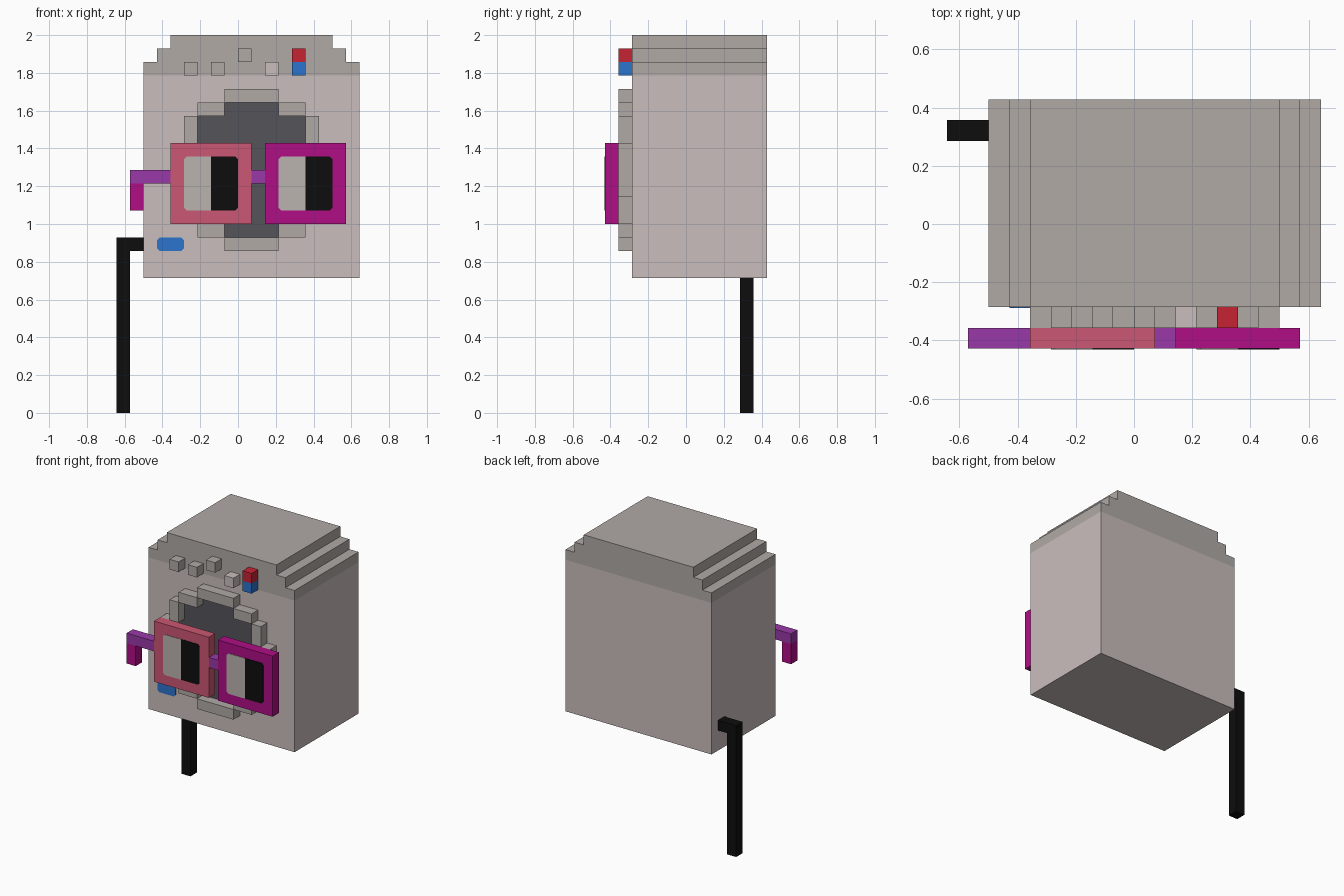
import bpy, bmesh

if "Cube" in bpy.data.objects:
    bpy.data.objects.remove(bpy.data.objects["Cube"])

U = 1 / 14  # size of one block


def lin(c):
    c /= 255
    return c / 12.92 if c <= 0.04045 else ((c + 0.055) / 1.055) ** 2.4


def material(name, r, g, b):
    m = bpy.data.materials.new(name)
    m.diffuse_color = (lin(r), lin(g), lin(b), 1)
    m.use_nodes = True
    m.node_tree.nodes["Principled BSDF"].inputs["Base Color"].default_value = m.diffuse_color
    return m


pale = material("pale casing", 201, 190, 188)
grey = material("warm grey", 177, 170, 166)
dark = material("door glass", 85, 83, 90)
pink = material("pink", 203, 87, 115)
magenta = material("magenta", 176, 14, 134)
purple = material("purple", 153, 57, 167)
blue = material("blue", 44, 115, 204)
red = material("red", 199, 35, 52)
black = material("black", 13, 13, 13)
lens_white = material("lens grey", 187, 180, 176)


def finish(name, bm, *mats):
    bmesh.ops.recalc_face_normals(bm, faces=bm.faces)
    me = bpy.data.meshes.new(name)
    bm.to_mesh(me)
    bm.free()
    for m in mats:
        me.materials.append(m)
    ob = bpy.data.objects.new(name, me)
    bpy.context.collection.objects.link(ob)
    return ob


def boxes(name, mat, *ranges):
    """Boxes given as x0, x1, y0, y1, z0, z1 in blocks."""
    bm = bmesh.new()
    for x0, x1, y0, y1, z0, z1 in ranges:
        for v in bmesh.ops.create_cube(bm, size=1)["verts"]:
            v.co.x = U * (x1 if v.co.x > 0 else x0)
            v.co.y = U * (y1 if v.co.y > 0 else y0)
            v.co.z = U * (z1 if v.co.z > 0 else z0)
    return finish(name, bm, mat)


def extrude_profile(points, y0, y1):
    """Solid from an (x, z) outline in blocks, running from y0 to y1."""
    bm = bmesh.new()
    f = bm.faces.new([bm.verts.new((x * U, y0 * U, z * U)) for x, z in points])
    new = bmesh.ops.extrude_face_region(bm, geom=[f], use_keep_orig=True)["geom"]
    for v in new:
        if isinstance(v, bmesh.types.BMVert):
            v.co.y = y1 * U
    return bm


def plate(name, mat, x0, x1, z0, z1, y, left=0.2, right=0.2):
    """Thin painted plate with clipped left and/or right corners."""
    pts = []
    for x, z, sx, sz, c, flip in ((x0, z0, 1, 1, left, 0), (x1, z0, -1, 1, right, 1),
                                  (x1, z1, -1, -1, right, 0), (x0, z1, 1, -1, left, 1)):
        if c == 0:
            pts.append((x, z))
        else:
            pair = [(x, z + sz * c), (x + sx * c, z)]
            pts += pair[::-1] if flip else pair
    finish(name, extrude_profile(pts, y - 0.05, y), mat)


# Casing with stepped roof, the upper part in a darker colour
half = [(8, 10), (8, 26), (7, 26), (7, 27), (6, 27), (6, 28)]
outline = [(1 + x, z) for x, z in half] + [(1 - x, z) for x, z in reversed(half)]
bm = extrude_profile(outline, -4, 6)
bmesh.ops.bisect_plane(bm, geom=bm.verts[:] + bm.edges[:] + bm.faces[:],
                       plane_co=(0, 0, 25 * U), plane_no=(0, 0, 1))
for f in bm.faces:
    f.material_index = int(f.calc_center_median().z > 25 * U)
finish("casing", bm, pale, grey)

# Round door: blocky rim and dark glass, mirrored about x = 1 and z = 18
rim = [(-1, 3, -5, -4, 23, 24), (-1, 3, -5, -4, 12, 13)]
for s0, s1, h0, h1 in ((2, 4, 4, 5), (4, 5, 2, 4)):
    for z0, z1 in ((18 + h0, 18 + h1), (18 - h1, 18 - h0)):
        rim += [(1 + s0, 1 + s1, -5, -4, z0, z1), (1 - s1, 1 - s0, -5, -4, z0, z1)]
rim += [(6, 7, -5, -4, 16, 20), (-5, -4, -5, -4, 16, 20)]
boxes("door_rim", grey, *rim)
boxes("door_glass", dark, *[(1 - w, 1 + w, -4.05, -4, z0, z1) for w, z0, z1 in
                            ((2, 13, 14), (4, 14, 16), (5, 16, 20), (4, 20, 22), (2, 22, 23))])

# Buttons and indicator on the control strip
boxes("buttons", grey, *[(x, x + 1, -5, -4, z, z + 1) for x, z in ((-4, 25), (-2, 25), (0, 26))])
boxes("pale_button", pale, (2, 3, -5, -4, 25, 26))
boxes("red_indicator", red, (4, 5, -5, -4, 26, 27))
boxes("blue_indicator", blue, (4, 5, -5, -4, 25, 26))
plate("blue_label", blue, -6, -4, 12, 13, -4)

# Square glasses
for side, x, mat in (("left", -5, pink), ("right", 2, magenta)):
    boxes(side + "_frame", mat, (x, x + 6, -6, -5, 14, 20))
    plate(side + "_lens", lens_white, x + 1, x + 3, 15, 19, -6, right=0)
    plate(side + "_pupil", black, x + 3, x + 5, 15, 19, -6, left=0)
boxes("glasses_bridge", purple, (1, 2, -6, -5, 17, 18))
boxes("glasses_arm", purple, (-8, -5, -6, -5, 17, 18))
boxes("glasses_arm_tip", magenta, (-8, -7, -6, -5, 15, 17))

# Drain hose on the left side, reaching the floor
hose = extrude_profile([(-9, 0), (-8, 0), (-8, 12), (-7, 12), (-7, 13), (-9, 13)], 4, 5)
finish("drain_hose", hose, black)
